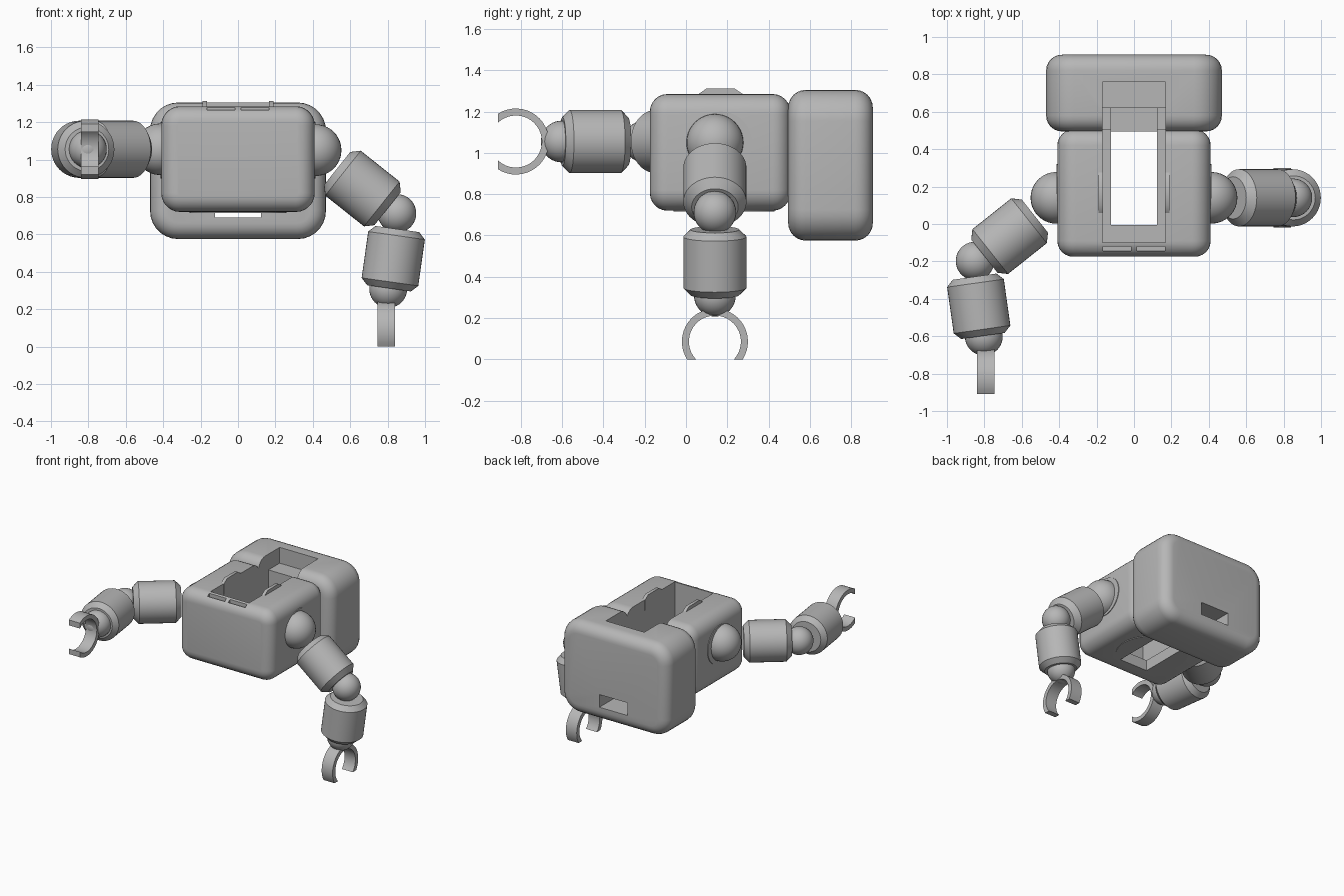
import bpy, bmesh, math
from mathutils import Matrix, Vector

if "Cube" in bpy.data.objects:
    bpy.data.objects.remove(bpy.data.objects["Cube"])

grey = bpy.data.materials.new("light_grey")
grey.diffuse_color = (0.47, 0.47, 0.47, 1)
grey.use_nodes = True
grey.node_tree.nodes["Principled BSDF"].inputs["Base Color"].default_value = grey.diffuse_color


def finish(name, bm, matrix=None, smooth=True):
    if matrix is not None:
        bmesh.ops.transform(bm, matrix=matrix, verts=bm.verts)
    bmesh.ops.recalc_face_normals(bm, faces=bm.faces)
    me = bpy.data.meshes.new(name)
    bm.to_mesh(me)
    bm.free()
    me.materials.append(grey)
    ob = bpy.data.objects.new(name, me)
    bpy.context.collection.objects.link(ob)
    if smooth:
        shade(ob)
    return ob


def shade(ob):
    bpy.ops.object.select_all(action='DESELECT')
    ob.select_set(True)
    bpy.context.view_layer.objects.active = ob
    bpy.ops.object.shade_smooth_by_angle(angle=math.radians(35))


def box_bm(x, y, z):
    bm = bmesh.new()
    bmesh.ops.create_cube(bm, size=1)
    for v in bm.verts:
        v.co = [r[0] if c < 0 else r[1] for c, r in zip(v.co, (x, y, z))]
    return bm


def round_box(name, x, y, z, corner, rim):
    """Box rounded along y by corner, then around the front and back rims."""
    bm = box_bm(x, y, z)
    along = [e for e in bm.edges if abs(e.verts[0].co.y - e.verts[1].co.y) > 0.1]
    bmesh.ops.bevel(bm, geom=along, offset=corner, segments=7, profile=0.5, affect='EDGES')
    rims = [e for e in bm.edges if abs(e.verts[0].co.y - e.verts[1].co.y) < 0.001]
    bmesh.ops.bevel(bm, geom=rims, offset=rim, segments=6, profile=0.5, affect='EDGES')
    return finish(name, bm, smooth=False)


def cut(ob, *boxes):
    for b in boxes:
        c = finish("cutter", box_bm(*b), smooth=False)
        c.hide_render = True
        m = ob.modifiers.new("cut", 'BOOLEAN')
        m.operation, m.solver, m.object = 'DIFFERENCE', 'EXACT', c
        bpy.context.view_layer.objects.active = ob
        bpy.ops.object.modifier_apply(modifier=m.name)
        bpy.data.objects.remove(c)
    shade(ob)


def cylinder(name, center, axis, r, length, chamfer=0, matrix=None):
    bm = bmesh.new()
    bmesh.ops.create_cone(bm, cap_ends=True, segments=40, radius1=r, radius2=r, depth=length)
    if chamfer:
        rims = [e for e in bm.edges if any(len(f.verts) > 4 for f in e.link_faces)]
        bmesh.ops.bevel(bm, geom=rims, offset=chamfer, segments=1, affect='EDGES')
    rot = Vector(axis).to_track_quat('Z', 'Y').to_matrix().to_4x4()
    place = Matrix.Translation(center) @ rot
    return finish(name, bm, matrix @ place if matrix else place)


def ball(name, center, r, matrix):
    bm = bmesh.new()
    bmesh.ops.create_uvsphere(bm, u_segments=32, v_segments=20, radius=r)
    finish(name, bm, matrix @ Matrix.Translation(center))


def prism(name, pts, x0, x1, matrix=None):
    """Extrude a (y, z) outline between x0 and x1."""
    bm = bmesh.new()
    f = bm.faces.new([bm.verts.new((x0, y, z)) for y, z in pts])
    g = bmesh.ops.extrude_face_region(bm, geom=[f])['geom']
    bmesh.ops.translate(bm, vec=(x1 - x0, 0, 0),
                        verts=[v for v in g if isinstance(v, bmesh.types.BMVert)])
    return finish(name, bm, matrix)


# Body with open tray, floor opening and two front slits
body = round_box("body", (-0.41, 0.41), (-0.175, 0.505), (0.72, 1.285), 0.1, 0.085)
cut(body,
    ((-0.168, 0.168), (-0.10, 0.6), (0.80, 1.5)),
    ((-0.123, 0.123), (-0.005, 0.6), (0.6, 0.9)),
    ((-0.165, -0.015), (-0.145, -0.12), (1.25, 1.4)),
    ((0.015, 0.165), (-0.145, -0.12), (1.25, 1.4)))

# Round plate under the body
plate = cylinder("bottom_plate", (0, 0.2, 0.722), (0, 0, 1), 0.26, 0.014)
cut(plate, ((-0.123, 0.123), (-0.005, 0.6), (0.6, 0.9)))

# Back box with stepped slot on top and a tunnel through the lower part
pack = round_box("back_box", (-0.47, 0.47), (0.495, 0.905), (0.575, 1.305), 0.15, 0.085)
cut(pack,
    ((-0.168, 0.168), (0.4, 0.62), (0.78, 1.5)),
    ((-0.168, 0.168), (0.4, 0.76), (1.18, 1.5)),
    ((-0.123, 0.123), (0.4, 1.0), (0.69, 0.79)))

# Raised tabs beside the tray and shoulder discs on the body sides
for s, side in ((1, "right"), (-1, "left")):
    prism(side + "_tab", [(0.06, 1.2), (0.06, 1.285), (0.10, 1.312), (0.235, 1.312),
                          (0.275, 1.285), (0.275, 1.2)], s * 0.165, s * 0.19)
    cylinder(side + "_shoulder_disc", (s * 0.405, 0.17, 1.05), (1, 0, 0), 0.15, 0.02)

# Arms: the left one is the right one turned to reach forward
Y = 0.14
forward = Matrix(((-1, 0, 0, 0), (0, 0, 1, -0.91), (0, 1, 0, 0.915), (0, 0, 0, 1)))
for side, m in (("right", Matrix.Identity(4)), ("left", forward)):
    ball(side + "_shoulder", (0.415, Y, 1.05), 0.138, m)
    cylinder(side + "_upper_arm", (0.665, Y, 0.845), (0.78, 0, -0.62), 0.153, 0.345, 0.04, m)
    ball(side + "_elbow", (0.85, Y, 0.712), 0.103, m)
    cylinder(side + "_forearm", (0.83, Y, 0.47), (-0.14, 0, -0.99), 0.153, 0.32, 0.035, m)
    ball(side + "_wrist", (0.803, Y, 0.308), 0.101, m)
    # open ring gripper, trimmed flat at its tips
    cz, ro, ri, n = 0.086, 0.16, 0.126, 28
    outline = []
    for r, order in ((ro, range(n + 1)), (ri, range(n, -1, -1))):
        a0 = -math.asin(cz / r)
        for i in order:
            a = a0 + (math.pi - 2 * a0) * i / n
            outline.append((Y + r * math.cos(a), cz + r * math.sin(a)))
    prism(side + "_gripper", outline, 0.745, 0.84, m)
